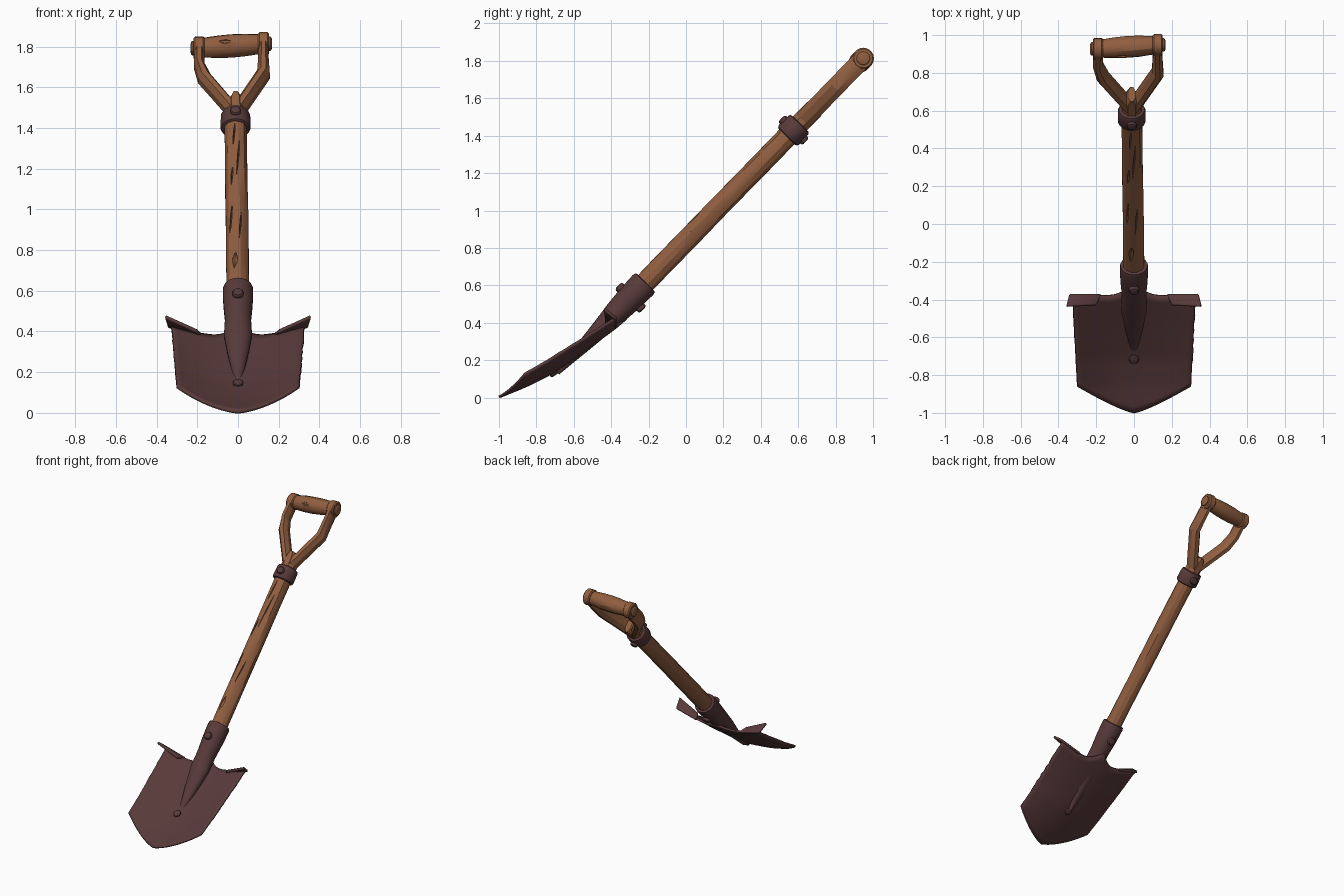
import bpy, bmesh, math, random
from mathutils import Vector

if "Cube" in bpy.data.objects:
    bpy.data.objects.remove(bpy.data.objects["Cube"])

random.seed(4)
U = Vector((0, 0.697, 0.717))      # along the shaft, upwards
N = Vector((0, -0.717, 0.697))     # out of the shaft's front
X = Vector((1, 0, 0))
P0 = Vector((0, 0.575, 1.43))      # collar centre


def at(x, t, n=0.0):
    return P0 + X * x + U * t + N * n


def mat(name, rgb):
    m = bpy.data.materials.new(name)
    m.diffuse_color = (*rgb, 1)
    m.use_nodes = True
    m.node_tree.nodes["Principled BSDF"].inputs["Base Color"].default_value = m.diffuse_color
    return m


WOOD = mat("brown wood", (0.28, 0.112, 0.05))
METAL = mat("dark rusty metal", (0.098, 0.042, 0.042))


def make(name, bm, material):
    bmesh.ops.recalc_face_normals(bm, faces=bm.faces[:])
    me = bpy.data.meshes.new(name)
    bm.to_mesh(me)
    bm.free()
    me.materials.append(material)
    ob = bpy.data.objects.new(name, me)
    bpy.context.collection.objects.link(ob)
    return ob


def loft(name, rings, material, sides=16, wobble=0.0):
    """Skin rings given as (centre, half-axis a, half-axis b), capped."""
    bm = bmesh.new()
    loops = []
    for c, a, b in rings:
        loop = []
        for i in range(sides):
            th = 2 * math.pi * (i + 0.5) / sides
            k = 1 + random.uniform(-wobble, wobble)
            loop.append(bm.verts.new(c + (a * math.cos(th) + b * math.sin(th)) * k))
        loops.append(loop)
    for l0, l1 in zip(loops, loops[1:]):
        for i in range(sides):
            j = (i + 1) % sides
            bm.faces.new((l0[i], l0[j], l1[j], l1[i]))
    bm.faces.new(loops[0][::-1])
    bm.faces.new(loops[-1])
    return make(name, bm, material)


def bolt(name, p, d, r, h, material=METAL):
    d = d.normalized()
    a = X if abs(d.x) < 0.5 else U
    b = d.cross(a).normalized()
    prof = [(-0.02, r), (h * 0.55, r), (h * 0.85, r * 0.85), (h, r * 0.55)]
    return loft(name, [(p + d * o, a * q, b * q) for o, q in prof], material, 14)


def carve(ob, p, along, across, out, length, w, depth):
    """Cut a spindle-shaped crack into the wood."""
    rings = [(p + along * s * length, across * w * k, out * depth * k)
             for s, k in ((-1, 0.08), (-0.3, 0.8), (0.25, 1), (1, 0.08))]
    cut = loft("crack_cutter", rings, WOOD, 6)
    cut.hide_render = True
    m = ob.modifiers.new("crack", 'BOOLEAN')
    m.operation, m.object, m.solver = 'DIFFERENCE', cut, 'EXACT'
    bpy.context.view_layer.objects.active = ob
    bpy.ops.object.modifier_apply(modifier=m.name)
    bpy.data.objects.remove(cut)


# Wooden shaft, faceted and slightly uneven
shaft = loft("shaft", [(at(-0.012 * (1 + t / 1.2), t), X * 0.057, N * 0.058)
                       for t in (-1.22, -1.0, -0.8, -0.6, -0.4, -0.2, 0.03)],
             WOOD, 12, 0.025)
for x, t, L, w in ((-0.015, -1.0, 0.055, 0.014), (-0.035, -0.72, 0.12, 0.005),
                   (0.0, -0.3, 0.14, 0.004), (-0.03, -0.42, 0.07, 0.005),
                   (-0.02, -0.14, 0.08, 0.004), (0.012, -0.75, 0.1, 0.004)):
    carve(shaft, at(x, t, 0.056 - 6 * x * x), (U + X * 0.06).normalized(), X, N, L, w, 0.016)

# Iron collar and its bolts
loft("collar", [(at(-0.012, t), X * r, N * r) for t, r in
                ((-0.05, 0.062), (-0.046, 0.07), (-0.036, 0.075), (0.036, 0.073),
                 (0.046, 0.069), (0.05, 0.06))], METAL, 18)
for s, side in ((1, "front"), (-1, "back")):
    bolt("collar_bolt_" + side, at(-0.012, 0.0, 0.07 * s), N * s, 0.026, 0.02)

# Forked handle: stem, two arms with round ends, pegs and barrel grip
k8 = 1 / math.cos(math.pi / 8)
GX = -0.033                         # grip centre
loft("fork_stem", [(at(-0.012, t), X * w * k8, N * 0.053 * k8) for t, w in
                   ((0.0, 0.052), (0.07, 0.05), (0.13, 0.045), (0.16, 0.02))], WOOD, 8)
for s, side in ((-1, "left"), (1, "right")):
    ex, dt = GX + s * 0.158, s * 0.015
    path = [(-0.012 + s * 0.012, 0.07, 0.036, 0), (GX * 0.6 + s * 0.145, 0.31 + dt, 0.031, -s * 0.011),
            (ex, 0.40 + dt, 0.026, 0), (ex, 0.53 + dt, 0.025, 0)]
    loft("fork_arm_" + side, [(at(x, t), (X * w + U * tilt) * k8, N * 0.05 * k8)
                              for x, t, w, tilt in path], WOOD, 8)
    loft("fork_end_" + side, [(at(ex + o, 0.52 + dt), U * r, N * r) for o, r in
                              ((-0.027, 0.05), (-0.02, 0.057), (0.02, 0.057), (0.027, 0.05))],
         WOOD, 20)
    bolt("grip_peg_" + side, at(ex + s * 0.025, 0.52 + dt), X * s, 0.036, 0.017, WOOD)
G = (X + U * 0.095).normalized()
grip = loft("grip", [(at(GX, 0.52) + G * o, G.cross(N) * r, N * r) for o, r in
                     ((-0.15, 0.046), (-0.125, 0.05), (-0.06, 0.056), (0, 0.058),
                      (0.06, 0.056), (0.125, 0.05), (0.15, 0.046))], WOOD, 14, 0.015)
carve(grip, at(-0.065, 0.5, 0.055), X, U, N, 0.035, 0.012, 0.014)

# Socket running down into the blade as a tapering ridge
loft("socket", [(at(0, t), X * a, N * b) for t, a, b in
                ((-1.135, 0.062, 0.062), (-1.138, 0.072, 0.072), (-1.155, 0.076, 0.076),
                 (-1.25, 0.073, 0.073), (-1.36, 0.065, 0.064), (-1.42, 0.068, 0.056),
                 (-1.47, 0.07, 0.05), (-1.6, 0.05, 0.036), (-1.72, 0.028, 0.022),
                 (-1.81, 0.012, 0.012))], METAL, 18)
for s, side in ((1, "front"), (-1, "back")):
    bolt("socket_bolt_" + side, at(0, -1.25, 0.069 * s), N * s, 0.027, 0.024)


# Dished blade
def lerp(table, v):
    for (a, fa), (b, fb) in zip(table, table[1:]):
        if v <= b:
            return fa + (fb - fa) * (v - a) / (b - a)
    return table[-1][1]


CENTRE = [(-1, 0.003), (-0.86, 0.06), (-0.71, 0.135), (-0.55, 0.247), (-0.38, 0.372), (-0.3, 0.44)]
DISH = [(-1, 0.07), (-0.86, 0.072), (-0.7, 0.08), (-0.38, 0.046)]

bm = bmesh.new()
COLS, ROWS = 24, 18
grid = []
for j in range(ROWS + 1):
    v, row = j / ROWS, []
    for i in range(COLS + 1):
        c = 2 * i / COLS - 1
        x = c * (0.3 + 0.028 * v)
        if i in (0, COLS) and 0 < j < ROWS:      # worn edges
            x += random.uniform(-0.006, 0.002) * (1 if c > 0 else -0.5)
        y0 = -1 + 0.14 * abs(c) ** 1.25
        y1 = -0.38 + 0.06 * max(0, 1 - abs(x) / 0.14) ** 2
        y = y0 + (y1 - y0) * v
        z = lerp(CENTRE, y) + lerp(DISH, y) * (x / 0.31) ** 2
        row.append(bm.verts.new((x, y, z)))
    grid.append(row)
for r0, r1 in zip(grid, grid[1:]):
    for i in range(COLS):
        bm.faces.new((r0[i], r0[i + 1], r1[i + 1], r1[i]))
blade = make("blade", bm, METAL)
sol = blade.modifiers.new("thickness", 'SOLIDIFY')
sol.thickness, sol.offset = 0.014, 0

BN = Vector((0, -0.55, 0.83))
for s, side in ((1, "front"), (-1, "back")):
    bolt("blade_rivet_" + side, Vector((0, -0.71, 0.138)) + BN * s * 0.006, BN * s, 0.026, 0.016)

# Folded foot rests on the blade's shoulders
for s, side in ((-1, "left"), (1, "right")):
    bm = bmesh.new()
    pts = [(0.175, -0.372, 0.38), (0.342, -0.372, 0.423), (0.358, -0.437, 0.475), (0.2, -0.43, 0.402)]
    bm.faces.new([bm.verts.new((s * x, y, z)) for x, y, z in pts])
    rest = make("foot_rest_" + side, bm, METAL)
    m = rest.modifiers.new("thickness", 'SOLIDIFY')
    m.thickness, m.offset = 0.018, 0
    b = rest.modifiers.new("soft edges", 'BEVEL')
    b.width, b.segments = 0.006, 2

# Smooth shading with crisp edges
bpy.ops.object.select_all(action='DESELECT')
for ob in bpy.context.scene.objects:
    ob.select_set(True)
    bpy.context.view_layer.objects.active = ob
bpy.ops.object.shade_smooth_by_angle(angle=math.radians(28))
